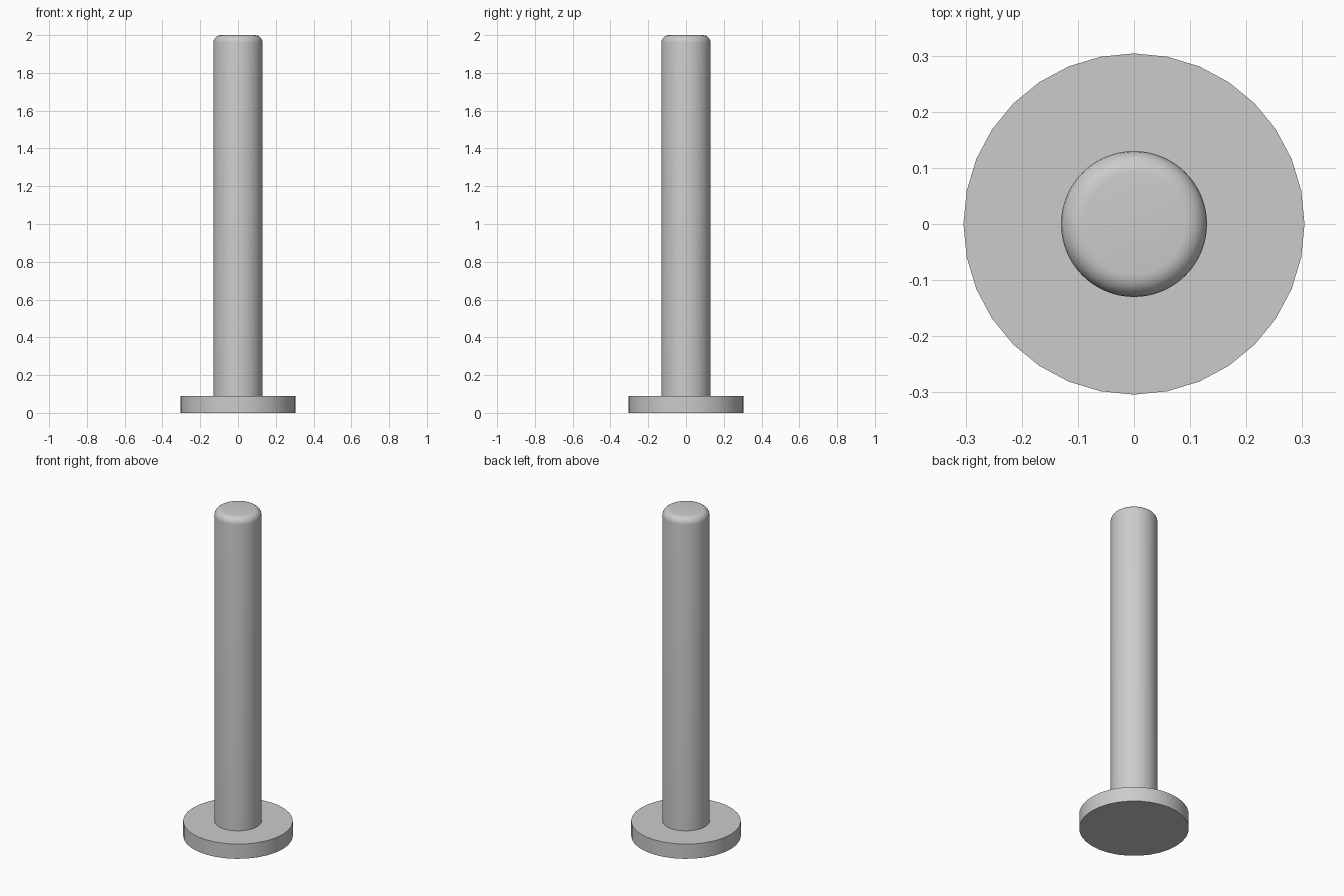
import bpy
import bmesh
import math

if "Cube" in bpy.data.objects:
    bpy.data.objects.remove(bpy.data.objects["Cube"], do_unlink=True)

# Single grey finish
GREY = (0.6, 0.6, 0.6, 1.0)
grey = bpy.data.materials.new("grey")
grey.use_nodes = True
grey.diffuse_color = GREY
grey.node_tree.nodes["Principled BSDF"].inputs["Base Color"].default_value = GREY


def cylinder(name, radius, bottom, top, sides, top_round=0.0):
    """Upright cylinder, optionally with a rounded top rim."""
    bm = bmesh.new()
    bmesh.ops.create_cone(bm, cap_ends=True, segments=sides, radius1=radius,
                          radius2=radius, depth=top - bottom)
    bmesh.ops.translate(bm, verts=bm.verts, vec=(0, 0, (top + bottom) / 2))
    if top_round:
        rim = [e for e in bm.edges if all(v.co.z > top - 0.001 for v in e.verts)]
        bmesh.ops.bevel(bm, geom=rim, offset=top_round, segments=6,
                        profile=0.5, affect='EDGES')
    mesh = bpy.data.meshes.new(name)
    bm.to_mesh(mesh)
    bm.free()
    mesh.materials.append(grey)
    obj = bpy.data.objects.new(name, mesh)
    bpy.context.collection.objects.link(obj)
    bpy.ops.object.select_all(action='DESELECT')
    obj.select_set(True)
    bpy.context.view_layer.objects.active = obj
    bpy.ops.object.shade_smooth_by_angle(angle=math.radians(30))
    return obj


# Flat disc foot
cylinder("base_disc", 0.304, 0.0, 0.09, 32)

# Tall post with a softened top rim
cylinder("post", 0.13, 0.09, 2.0, 64, top_round=0.04)
